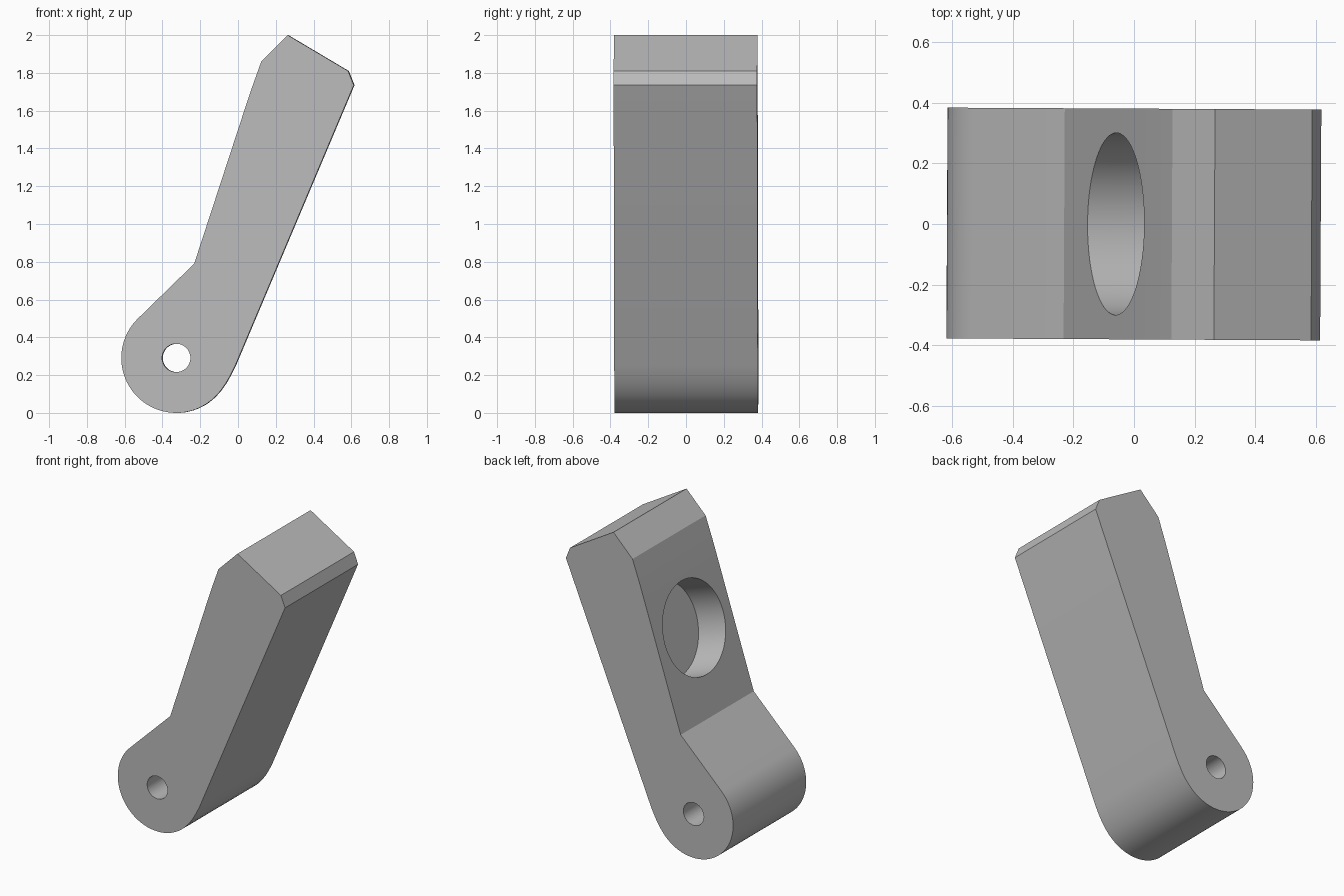
import bpy, bmesh, math
from mathutils import Vector

cube = bpy.data.objects.get("Cube")
if cube:
    bpy.data.objects.remove(cube, do_unlink=True)

HALF_DEPTH = 0.38
PIVOT = Vector((-0.325, 0, 0.291))
PIVOT_R = 0.291

# One plain grey for the whole part
grey = bpy.data.materials.new("plain grey")
grey.use_nodes = True
grey.diffuse_color = (0.5, 0.5, 0.5, 1)
grey.node_tree.nodes["Principled BSDF"].inputs["Base Color"].default_value = (0.5, 0.5, 0.5, 1)


def add_object(name, bm):
    bmesh.ops.recalc_face_normals(bm, faces=bm.faces)
    mesh = bpy.data.meshes.new(name)
    bm.to_mesh(mesh)
    bm.free()
    mesh.materials.append(grey)
    obj = bpy.data.objects.new(name, mesh)
    bpy.context.collection.objects.link(obj)
    return obj


def cylinder(name, center, axis, radius, length, sides):
    bm = bmesh.new()
    bmesh.ops.create_cone(bm, cap_ends=True, segments=sides,
                          radius1=radius, radius2=radius, depth=length)
    obj = add_object(name, bm)
    obj.rotation_euler = Vector(axis).to_track_quat('Z', 'Y').to_euler()
    obj.location = center
    obj.hide_render = True
    return obj


# Lever outline: chamfered top, straight arm, rounded pivot end
outline = [(0.615, 1.735), (0.585, 1.81), (0.265, 2.0), (0.125, 1.86),
           (0.075, 1.72), (0.035, 1.6), (-0.23, 0.79)]
steps = 40
for i in range(steps + 1):
    a = math.radians(134 + (315 - 134) * i / steps)
    outline.append((PIVOT.x + PIVOT_R * math.cos(a), PIVOT.z + PIVOT_R * math.sin(a)))
outline += [(-0.092, 0.115), (-0.062, 0.157), (-0.035, 0.205), (-0.012, 0.252)]

bm = bmesh.new()
face = bm.faces.new([bm.verts.new((x, -HALF_DEPTH, z)) for x, z in outline])
extruded = bmesh.ops.extrude_face_region(bm, geom=[face])
bmesh.ops.translate(bm, vec=(0, 2 * HALF_DEPTH, 0),
                    verts=[v for v in extruded["geom"] if isinstance(v, bmesh.types.BMVert)])
lever = add_object("lever_arm", bm)

# Through hole at the pivot, blind round pocket in the arm's back edge
inward = Vector((0.947, 0, -0.322))
pocket_depth, outside = 0.21, 0.2
mouth = Vector((-0.058, 0, 1.31))
cutters = [
    cylinder("pivot_hole_cutter", PIVOT, (0, 1, 0), 0.075, 1.2, 48),
    cylinder("pocket_cutter", mouth + inward * (pocket_depth - outside) / 2, inward,
             0.3, pocket_depth + outside, 96),
]

bpy.ops.object.select_all(action='DESELECT')
lever.select_set(True)
bpy.context.view_layer.objects.active = lever
for cutter in cutters:
    mod = lever.modifiers.new(cutter.name, 'BOOLEAN')
    mod.operation = 'DIFFERENCE'
    mod.solver = 'EXACT'
    mod.object = cutter
    bpy.ops.object.modifier_apply(modifier=mod.name)
    bpy.data.objects.remove(cutter, do_unlink=True)

# Slight twist of the whole part about the vertical
lever.rotation_euler.z = math.radians(-0.3)
bpy.ops.object.shade_smooth_by_angle(angle=math.radians(15))
